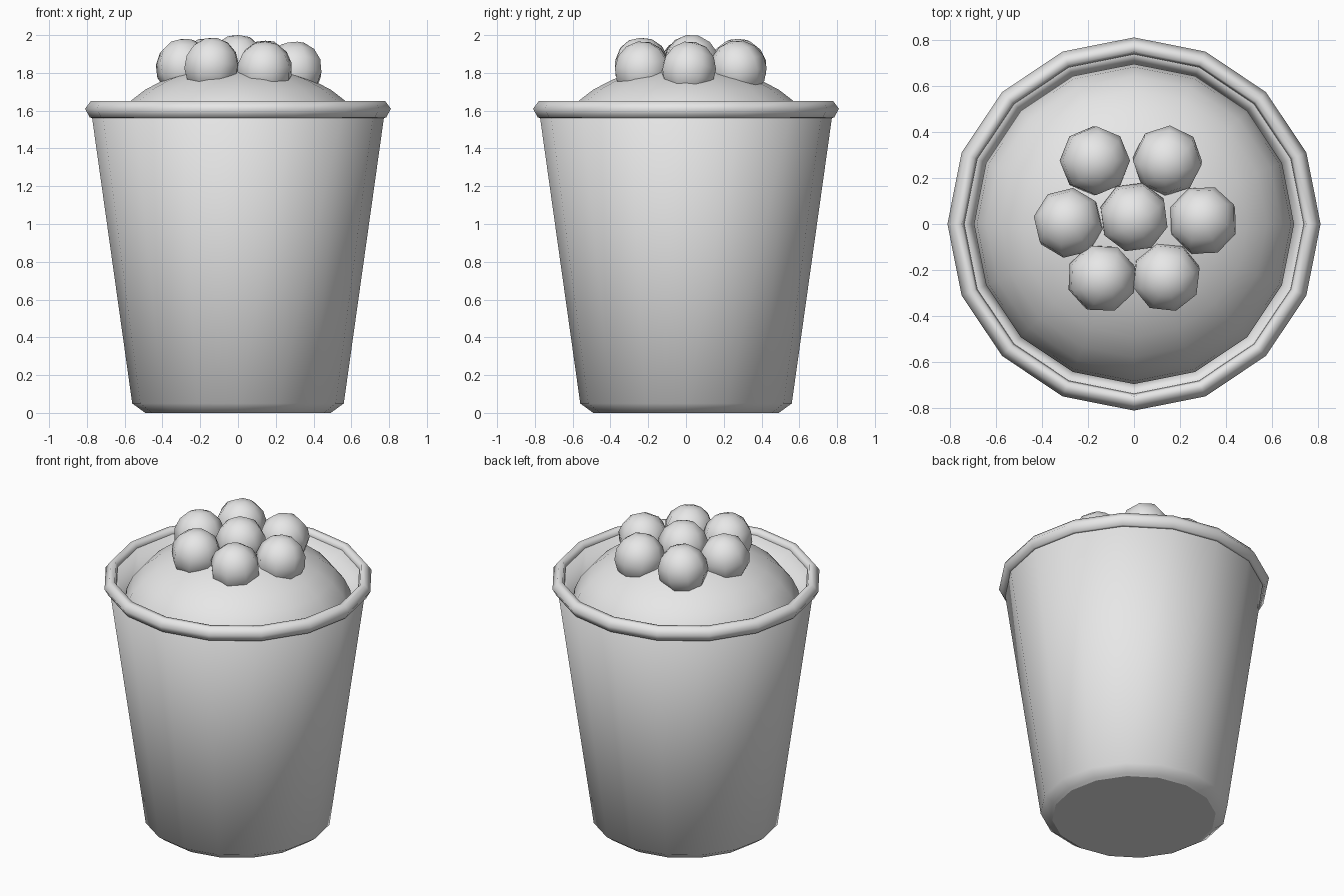
import bpy, bmesh, math
from mathutils import Euler

cube = bpy.data.objects.get("Cube")
if cube:
    bpy.data.objects.remove(cube, do_unlink=True)

SIDES = 16

grey = bpy.data.materials.new("plain grey")
grey.use_nodes = True
grey.diffuse_color = (0.8, 0.8, 0.8, 1)
grey.node_tree.nodes["Principled BSDF"].inputs["Base Color"].default_value = (0.8, 0.8, 0.8, 1)


def finish(bm, name):
    """Turn a bmesh into a smooth object; large flat caps stay flat."""
    bmesh.ops.recalc_face_normals(bm, faces=bm.faces)
    for f in bm.faces:
        f.smooth = len(f.verts) < SIDES
    mesh = bpy.data.meshes.new(name)
    bm.to_mesh(mesh)
    bm.free()
    mesh.materials.append(grey)
    obj = bpy.data.objects.new(name, mesh)
    bpy.context.collection.objects.link(obj)
    return obj


def lathe(name, profile, closed=False):
    """Revolve (radius, height) points about z; open ends get a flat cap."""
    bm = bmesh.new()
    rings = []
    for r, z in profile:
        angles = [math.tau * i / SIDES for i in range(SIDES)]
        rings.append([bm.verts.new((r * math.cos(a), r * math.sin(a), z)) for a in angles])
    pairs = list(zip(rings, rings[1:]))
    if closed:
        pairs.append((rings[-1], rings[0]))
    else:
        bm.faces.new(rings[0])
        bm.faces.new(rings[-1])
    for low, high in pairs:
        for i in range(SIDES):
            j = (i + 1) % SIDES
            bm.faces.new((low[i], low[j], high[j], high[i]))
    return finish(bm, name)


# Tapered cup, outside then inside
lathe("cup", [(0.49, 0), (0.505, 0.01), (0.56, 0.05), (0.775, 1.58),
              (0.735, 1.62), (0.69, 1.3), (0.52, 0.08)])

# Rolled lip
lathe("rim", [(0.77, 1.56), (0.785, 1.565), (0.81, 1.61), (0.78, 1.65),
              (0.748, 1.65), (0.735, 1.61)], closed=True)

# Domed filling
bm = bmesh.new()
bmesh.ops.create_uvsphere(bm, u_segments=SIDES, v_segments=16, radius=1)
bmesh.ops.delete(bm, geom=[v for v in bm.verts if v.co.z < -0.01], context='VERTS')
for v in bm.verts:
    v.co = (v.co.x * 0.695, v.co.y * 0.695, 1.4 + v.co.z * 0.44)
finish(bm, "filling")

# Cluster of berries, each turned a little differently
berries = [(-0.17, 0.275, 1.83), (0.145, 0.275, 1.82), (-0.285, 0.005, 1.83),
           (0, 0.03, 1.85), (0.3, 0.015, 1.815), (-0.14, -0.235, 1.835),
           (0.14, -0.23, 1.815)]
for n, place in enumerate(berries):
    bm = bmesh.new()
    bmesh.ops.create_uvsphere(bm, u_segments=8, v_segments=7, radius=0.153)
    turn = Euler((0.2 * math.sin(2 * n), 0.2 * math.cos(3 * n), 0.7 * n))
    bmesh.ops.rotate(bm, verts=bm.verts, matrix=turn.to_matrix())
    finish(bm, f"berry_{n + 1}").location = place
